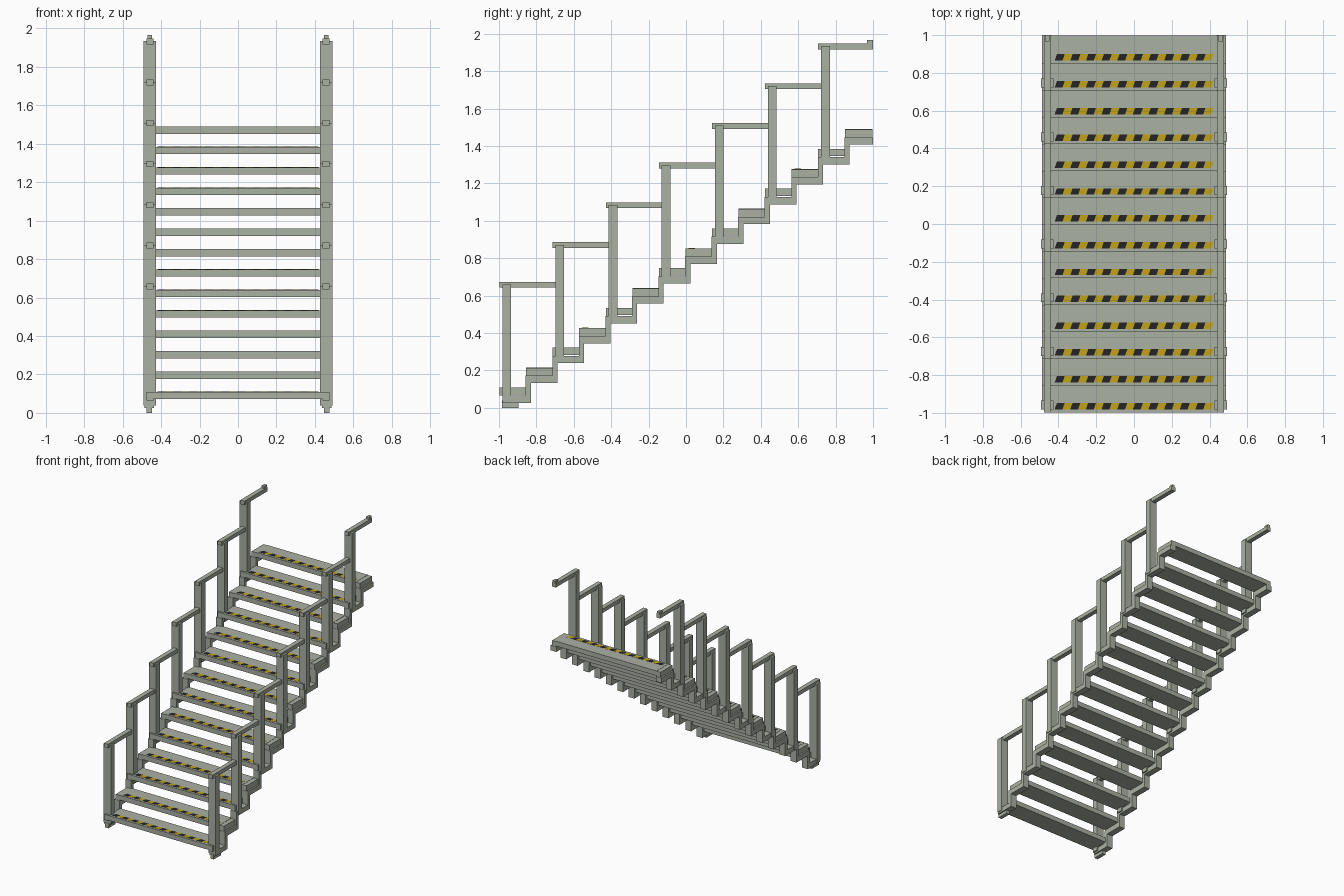
import bpy, bmesh

cube = bpy.data.objects.get("Cube")
if cube:
    bpy.data.objects.remove(cube, do_unlink=True)

STEPS = 14
RUN, RISE = 0.142, 0.1062
FRONT, FIRST_TOP = -0.997, 0.109


def material(name, colour, rough=0.6):
    m = bpy.data.materials.new(name)
    m.use_nodes = True
    m.diffuse_color = (*colour, 1)
    bsdf = m.node_tree.nodes["Principled BSDF"]
    bsdf.inputs["Base Color"].default_value = (*colour, 1)
    bsdf.inputs["Roughness"].default_value = rough
    return m


STEEL = material("sage grey paint", (0.41, 0.44, 0.37))
YELLOW = material("warning yellow", (0.53, 0.37, 0.01))
BLACK = material("warning black", (0.018, 0.018, 0.02))


def finish(name, bm, *mats):
    bmesh.ops.recalc_face_normals(bm, faces=bm.faces)
    mesh = bpy.data.meshes.new(name)
    bm.to_mesh(mesh)
    bm.free()
    for m in mats:
        mesh.materials.append(m)
    ob = bpy.data.objects.new(name, mesh)
    bpy.context.collection.objects.link(ob)
    return ob


def prism(bm, points, offset, mat=0):
    """Extrude a closed outline along an offset vector."""
    face = bm.faces.new([bm.verts.new(p) for p in points])
    ext = bmesh.ops.extrude_face_region(bm, geom=[face])["geom"]
    new = [v for v in ext if isinstance(v, bmesh.types.BMVert)]
    bmesh.ops.translate(bm, verts=new, vec=offset)
    for f in {f for v in new for f in v.link_faces} | {face}:
        f.material_index = mat


def box(name, x, y, z, mat=STEEL):
    bm = bmesh.new()
    outline = [(x[0], y[0], z[0]), (x[1], y[0], z[0]),
               (x[1], y[1], z[0]), (x[0], y[1], z[0])]
    prism(bm, outline, (0, 0, z[1] - z[0]))
    return finish(name, bm, mat)


def both_sides(name, x, y, z):
    box("left_" + name, x, y, z)
    box("right_" + name, (-x[1], -x[0]), y, z)


def step(i):
    return FRONT + RUN * i, FIRST_TOP + RISE * i


# Treads with a slanted warning strip near each nose
for i in range(STEPS):
    y, top = step(i)
    box(f"tread_{i + 1}", (-0.44, 0.44), (y, y + 0.149), (top - 0.038, top))
    bm = bmesh.new()
    count, half, lean = 20, 0.42, 0.012
    w = (2 * half - lean) / count
    for k in range(count):
        x = -half + k * w
        z = top - 0.001
        prism(bm, [(x, y + 0.016, z), (x + w, y + 0.016, z),
                   (x + w + lean, y + 0.05, z), (x + lean, y + 0.05, z)],
              (0, 0, 0.002), k % 2)
    finish(f"warning_strip_{i + 1}", bm, BLACK, YELLOW)

# Zigzag stringers: a bar under each tread, a riser up to the next
lower, upper = [], []
for i in range(STEPS):
    y, top = step(i)
    start = y + 0.015 if i == 0 else y + 0.026
    end = min(y + 0.168, 1.0)
    under, over = top - 0.083, top - 0.044
    lower += [(start, under), (end, under)]
    last = i == STEPS - 1
    upper += [(y + 0.015 if i == 0 else y - 0.002, over),
              (end if last else y + 0.14, over)]
for side, x in (("left", 0.437), ("right", -0.487)):
    bm = bmesh.new()
    prism(bm, [(x, y, z) for y, z in lower + upper[::-1]], (0.05, 0, 0))
    finish(side + "_stringer", bm, STEEL)

# Small brackets holding the nose of every second tread
for i in range(1, STEPS, 2):
    y, top = step(i)
    both_sides(f"nose_bracket_{i + 1}", (0.44, 0.475), (y, y + 0.149),
               (top - 0.046, top - 0.002))

# Feet
both_sides("foot", (0.447, 0.477), (-0.985, -0.895), (0, 0.04))

# Posts and stepped handrails on every second tread
for n in range(STEPS // 2):
    y, top = step(2 * n)
    rail = top + 0.55
    both_sides(f"post_{n + 1}", (0.427, 0.492), (y + 0.015, y + 0.062),
               (top - 0.07, rail))
    both_sides(f"handrail_{n + 1}", (0.44, 0.476),
               (y, min(y + 0.305, 1.0)), (rail - 0.017, rail + 0.014))
    both_sides(f"tread_end_{n + 1}", (0.44, 0.475), (y, y + 0.02),
               (top - 0.044, top))

# Upturned end of the top handrail
both_sides("handrail_end", (0.447, 0.47), (0.967, 1.0), (1.915, 1.965))
